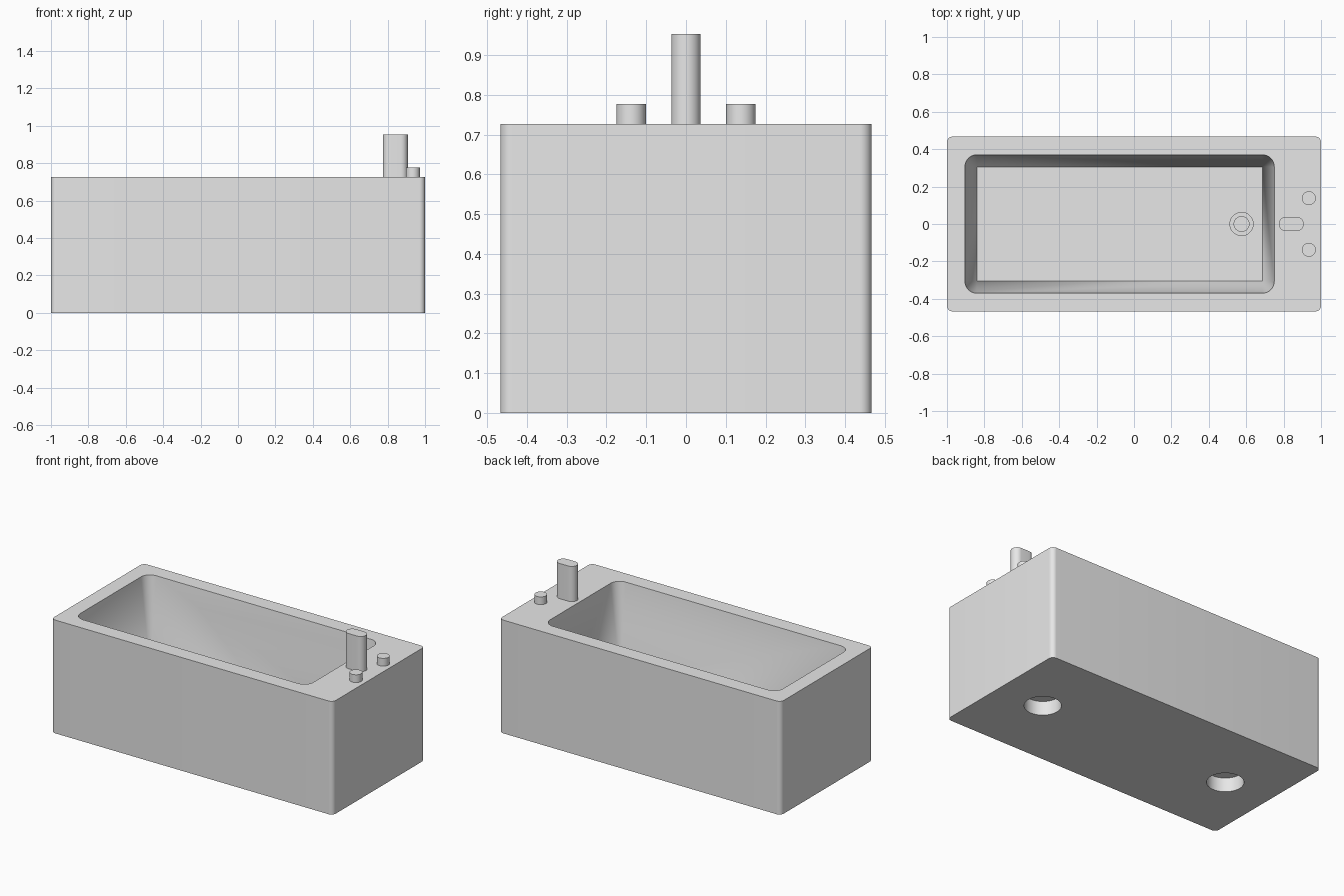
import bpy
import bmesh
from math import sin, cos, pi

cube = bpy.data.objects.get("Cube")
if cube:
    bpy.data.objects.remove(cube, do_unlink=True)

grey = bpy.data.materials.new("light_grey")
grey.use_nodes = True
grey.diffuse_color = (0.8, 0.8, 0.8, 1)
grey.node_tree.nodes["Principled BSDF"].inputs["Base Color"].default_value = (0.8, 0.8, 0.8, 1)


def outline(cx, cy, hx, hy, r, steps=10):
    """Rounded rectangle; a circle when hx = hy = r."""
    points = []
    for quarter, (sx, sy) in enumerate([(1, 1), (-1, 1), (-1, -1), (1, -1)]):
        for i in range(steps + 1):
            a = (quarter + i / steps) * pi / 2
            points.append((cx + sx * (hx - r) + r * cos(a),
                           cy + sy * (hy - r) + r * sin(a)))
    return points


def solid(name, lower, upper, z0, z1):
    """Closed solid lofted between two outlines."""
    bm = bmesh.new()
    low = [bm.verts.new((x, y, z0)) for x, y in lower]
    high = [bm.verts.new((x, y, z1)) for x, y in upper]
    n = len(low)
    bm.faces.new(low[::-1])
    bm.faces.new(high)
    for i in range(n):
        j = (i + 1) % n
        bm.faces.new((low[i], low[j], high[j], high[i]))
    bmesh.ops.remove_doubles(bm, verts=bm.verts[:], dist=0.0001)
    bmesh.ops.recalc_face_normals(bm, faces=bm.faces[:])
    mesh = bpy.data.meshes.new(name)
    bm.to_mesh(mesh)
    bm.free()
    mesh.materials.append(grey)
    obj = bpy.data.objects.new(name, mesh)
    bpy.context.collection.objects.link(obj)
    return obj


def prism(name, shape, z0, z1):
    return solid(name, shape, shape, z0, z1)


def disc(x, y, r):
    return outline(x, y, r, r, r)


def select(obj):
    bpy.ops.object.select_all(action="DESELECT")
    obj.select_set(True)
    bpy.context.view_layer.objects.active = obj


def cut(target, cutter):
    mod = target.modifiers.new("cut", "BOOLEAN")
    mod.operation = "DIFFERENCE"
    mod.solver = "EXACT"
    mod.object = cutter
    cutter.hide_render = True
    select(target)
    bpy.ops.object.modifier_apply(modifier=mod.name)
    bpy.data.objects.remove(cutter, do_unlink=True)


RIM = 0.727
FLOOR = 0.16
DRAIN_X = 0.575

# Tub body with tapered basin, stepped drain and two sockets underneath
tub = prism("tub_body", outline(0, 0, 1, 0.467, 0.03), 0, RIM)
taper = 0.064
lip = 0.05
grow = taper * lip / (RIM - FLOOR)
cut(tub, solid("basin_cutter",
               outline(-0.077, 0, 0.827 - taper, 0.37 - taper, 0),
               outline(-0.077, 0, 0.827 + grow, 0.37 + grow, taper + grow),
               FLOOR, RIM + lip))
cut(tub, prism("drain_step_cutter", disc(DRAIN_X, 0, 0.062), FLOOR - 0.015, FLOOR + 0.02))
cut(tub, prism("drain_cutter", disc(DRAIN_X, 0, 0.04), FLOOR - 0.03, FLOOR + 0.02))
for x in (-0.68, 0.68):
    cut(tub, prism("socket_cutter", disc(x, 0, 0.107), -0.05, 0.09))

# Spout and two tap knobs on the wide end of the rim
parts = [tub, prism("spout", outline(0.841, 0, 0.067, 0.037, 0.037), RIM, 0.953)]
for side, y in (("back", 0.138), ("front", -0.138)):
    parts.append(prism(side + "_tap_knob", disc(0.935, y, 0.037), RIM, 0.777))

for part in parts:
    select(part)
    bpy.ops.object.shade_smooth_by_angle(angle=pi / 6)
